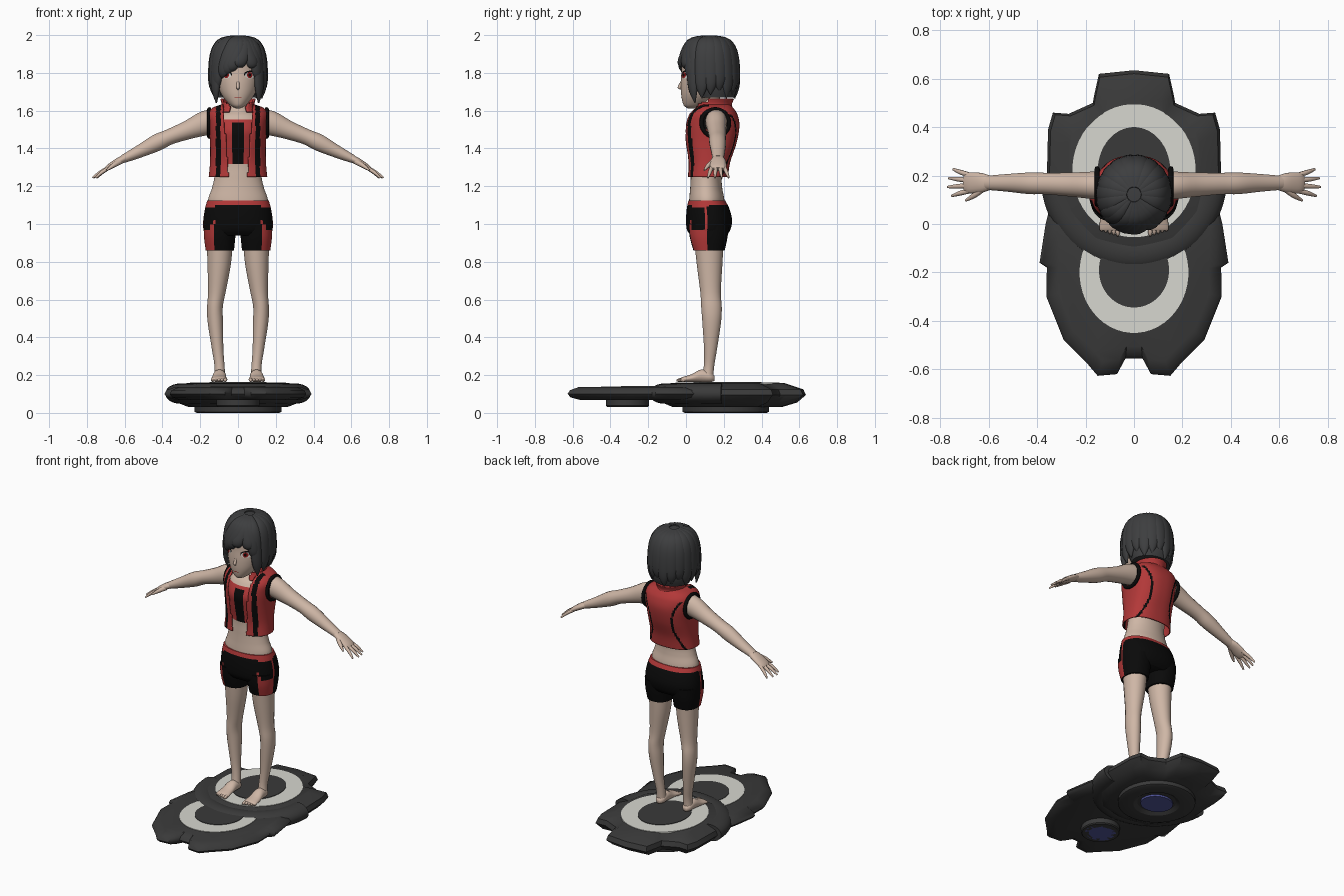
import bpy, bmesh, math
from mathutils import Vector

if "Cube" in bpy.data.objects:
    bpy.data.objects.remove(bpy.data.objects["Cube"])


def material(name, rgb):
    m = bpy.data.materials.new(name)
    m.use_nodes = True
    m.diffuse_color = (*rgb, 1)
    m.node_tree.nodes["Principled BSDF"].inputs["Base Color"].default_value = (*rgb, 1)
    return m


skin = material("skin", (.62, .47, .38))
red = material("red cloth", (.45, .04, .04))
black = material("black cloth", (.003, .003, .003))
hair = material("dark hair", (.047, .048, .05))
dark = material("dark board", (.042, .042, .042))
white = material("pale ring", (.68, .68, .63))
blue = material("blue lens", (.08, .09, .32))
iris = material("red iris", (.3, .01, .01))
X, Y, Z = Vector((1, 0, 0)), Vector((0, 1, 0)), Vector((0, 0, 1))


def smooth_rows(rows, sub):
    """Catmull-Rom interpolation of control rows."""
    rows = [Vector(r) for r in rows]
    out = []
    for i in range(len(rows) - 1):
        p0, p1, p2 = rows[max(i - 1, 0)], rows[i], rows[i + 1]
        p3 = rows[min(i + 2, len(rows) - 1)]
        for k in range(sub):
            t = k / sub
            out.append(p1 + (p2 - p0) * (t / 2) + (2 * p0 - 5 * p1 + 4 * p2 - p3) * (t * t / 2)
                       + (3 * p1 - p0 - 3 * p2 + p3) * (t ** 3 / 2))
    return out + [rows[-1]]


def finish(name, bm, mats, rule=None, angle=40):
    bmesh.ops.recalc_face_normals(bm, faces=bm.faces)
    if rule:
        drop = []
        for f in bm.faces:
            k = rule(f.calc_center_median())
            f.material_index = max(k, 0)
            if k < 0:
                drop.append(f)
        bmesh.ops.delete(bm, geom=drop, context="FACES")
    me = bpy.data.meshes.new(name)
    bm.to_mesh(me)
    bm.free()
    for m in mats:
        me.materials.append(m)
    ob = bpy.data.objects.new(name, me)
    bpy.context.collection.objects.link(ob)
    bpy.ops.object.select_all(action="DESELECT")
    ob.select_set(True)
    bpy.context.view_layer.objects.active = ob
    bpy.ops.object.shade_smooth_by_angle(angle=math.radians(angle))
    return ob


def tube(name, rows, mats, side=X, axis=None, n=16, sub=4, power=2, caps=True, rule=None, thick=0):
    """Loft ellipses; each row is x, y, z, radius along side, radius across."""
    rows = smooth_rows(rows, sub)
    bm, rings = bmesh.new(), []
    for i, r in enumerate(rows):
        c = Vector(r[:3])
        t = axis or (Vector(rows[min(i + 1, len(rows) - 1)][:3]) - Vector(rows[max(i - 1, 0)][:3])).normalized()
        s = (side - t * side.dot(t)).normalized()
        w, ring = t.cross(s), []
        for k in range(n):
            a = math.tau * (k + .5) / n
            u, v = (math.copysign(abs(q) ** (2 / power), q) for q in (math.cos(a), math.sin(a)))
            ring.append(bm.verts.new(c + s * u * max(r[3], .0005) + w * v * max(r[4], .0005)))
        rings.append(ring)
    for p, q in zip(rings, rings[1:]):
        for k in range(n):
            bm.faces.new((p[k], p[(k + 1) % n], q[(k + 1) % n], q[k]))
    if caps:
        bm.faces.new(rings[0])
        bm.faces.new(rings[-1])
    ob = finish(name, bm, mats, rule, 60 if sub > 1 else 30)
    if thick:
        ob.modifiers.new("Thickness", "SOLIDIFY").thickness = thick
    return ob


def slab(name, half, layers, cy, mat):
    """Mirrored outline stacked in layers of height and scale."""
    outline = half + [(-x, y) for x, y in reversed(half) if x]
    bm, rings = bmesh.new(), []
    for z, s in layers:
        rings.append([bm.verts.new((x * s, cy + (y - cy) * s, z)) for x, y in outline])
    n = len(outline)
    for p, q in zip(rings, rings[1:]):
        for k in range(n):
            bm.faces.new((p[k], p[(k + 1) % n], q[(k + 1) % n], q[k]))
    bm.faces.new(rings[0])
    bm.faces.new(rings[-1])
    return finish(name, bm, [mat])


def disc(name, cy, z0, z1, rx, ry, mat):
    return tube(name, [(0, cy, z0, rx, ry), (0, cy, z1, rx, ry)], [mat], axis=Z, n=48, sub=1)


# Hover board: two overlapping plates with painted rings
slab("front_plate", [(0, .1), (.34, .1), (.365, 0), (.39, -.16), (.36, -.18), (.362, -.3), (.29, -.48),
     (.19, -.58), (.15, -.627), (.07, -.62), (.035, -.555), (0, -.555)],
     [(.068, .84), (.082, .96), (.1, 1), (.12, .97), (.137, .86)], -.2, dark)
slab("rear_plate", [(0, -.16), (.2, -.12), (.33, .02), (.36, .19), (.355, .39), (.335, .46), (.27, .455),
     (.17, .5), (.165, .53), (.145, .62), (0, .635)],
     [(.03, .72), (.055, .9), (.095, 1), (.125, .97), (.157, .76)], .17, dark)
arc = [math.pi * (k / 16 - 1) for k in range(17)]
tube("rear_plate_rim", [(.31 * math.cos(a), .19 + .31 * math.sin(a), .102, .053, .075) for a in arc],
     [dark], side=Z, n=20, sub=2)
disc("rear_pale_ring", .22, .15, .16, .255, .275, white)
disc("rear_centre_pad", .22, .15, .163, .15, .18, dark)
disc("front_pale_ring", -.2, .13, .14, .225, .25, white)
disc("front_centre_pad", -.19, .13, .143, .145, .155, dark)
for place, cy, z, r in (("rear", .21, 0, .23), ("front", -.31, .032, .115)):
    tube(place + "_thruster", [(0, cy, z + .05, r, r), (0, cy, z + .006, r, r), (0, cy, z, r * .95, r * .95),
         (0, cy, z, r * .6, r * .6), (0, cy, z + .015, r * .5, r * .5)], [dark], axis=Z, n=40, sub=1)
    lens = .1 if place == "rear" else .095
    disc(place + "_lens", cy, z, z + .012, lens, lens * .9, blue)


# Torso with the inner top
def top_rule(c):
    if not 1.32 < c.z < 1.555:
        return 0
    return 2 if abs(c.x) < .032 and c.y < .1 and c.z < 1.54 else 1


tube("torso", [(0, .11, 1.07, .155, .095), (0, .11, 1.13, .158, .093), (0, .107, 1.19, .138, .085),
     (0, .108, 1.25, .125, .083), (0, .12, 1.33, .122, .095), (0, .125, 1.43, .13, .118),
     (0, .125, 1.5, .135, .124), (0, .135, 1.57, .125, .095), (0, .14, 1.615, .06, .06),
     (0, .12, 1.7, .05, .05)], [skin, red, black], axis=Z, n=64, sub=8, rule=top_rule)


# Open vest with stripes, collar and armhole trims
def vest_rule(c):
    x, front = abs(c.x), c.y < .12
    if front and x < .05 + .08 * (c.z - 1.25):
        return -1
    if front and .092 < x < .117 or c.z > 1.5 and x > .15 and front:
        return 1
    return 1 if not front and abs(x - .075 - .25 * (c.z - 1.42) ** 2 * 8) < .007 and c.z < 1.58 else 0


tube("vest", [(0, .115, 1.25, .155, .107), (0, .122, 1.33, .148, .113), (0, .13, 1.43, .148, .138),
     (0, .136, 1.52, .156, .147), (0, .14, 1.58, .16, .132), (0, .145, 1.615, .135, .105),
     (0, .145, 1.635, .08, .085)], [red, black], axis=Z, n=112, sub=8, power=2.4, caps=False,
     rule=vest_rule, thick=.006)
tube("collar", [(0, .145, 1.59, .1, .1), (0, .145, 1.63, .078, .088), (0, .15, 1.665, .085, .095)], [red],
     axis=Z, n=48, sub=5, caps=False, thick=.01,
     rule=lambda c: -1 if c.y < .12 and (abs(c.x) < .04 or c.z > 1.61 + c.y * .35) else 0)


# Shorts with waistband and side panels
def shorts_rule(c):
    if c.z > 1.1:
        return 1
    stripe = abs(c.x) > .125 and .015 < c.y < .115
    panel = .97 < c.z < 1.085 and .03 < c.y < .098
    return 1 if stripe and not panel else 0


tube("shorts_hips", [(0, .11, 1.125, .163, .097), (0, .117, 1.08, .175, .113), (0, .122, 1.02, .184, .122),
     (0, .12, .97, .183, .115), (0, .12, .94, .17, .095)], [black, red], axis=Z, n=72, sub=8,
     power=2.3, rule=shorts_rule)

for label, s in (("left", 1), ("right", -1)):
    def mirrored(rows):
        return [(s * r[0], *r[1:]) for r in rows]

    tube(label + "_shorts_leg", mirrored([(.095, .12, 1, .087, .108), (.097, .12, .93, .083, .1),
         (.096, .122, .86, .075, .083)]), [black, red], axis=Z, n=48, sub=8, power=2.3, rule=shorts_rule)
    tube(label + "_leg", mirrored([(.096, .122, .9, .07, .078), (.1, .125, .78, .062, .068),
         (.112, .13, .64, .047, .055), (.122, .135, .56, .042, .055), (.12, .136, .48, .041, .05),
         (.108, .13, .34, .031, .035), (.098, .122, .25, .027, .028), (.097, .115, .19, .03, .03)]),
         [skin], axis=Z, n=20)
    tube(label + "_foot", mirrored([(.097, .152, .183, .012, .012), (.097, .13, .19, .03, .027),
         (.098, .08, .196, .034, .034), (.1, .03, .184, .039, .021), (.1, -.015, .177, .044, .014),
         (.1, -.027, .175, .04, .01)]), [skin], axis=-Y, n=20)
    for i in range(5):
        x, y = .067 + i * .0165, -.05 + i * .005
        tube(f"{label}_toe_{i}", mirrored([(x, -.01, .176, .009, .011), (x, y + .012, .173, .009, .01),
             (x, y, .17, .003, .004)]), [skin], n=8)
    # Arm, hand and fingers
    tube(label + "_arm", mirrored([(.1, .16, 1.55, .06, .06), (.17, .16, 1.535, .057, .066),
         (.26, .163, 1.5, .05, .051), (.36, .167, 1.462, .045, .042), (.43, .168, 1.43, .045, .045),
         (.52, .17, 1.385, .037, .034), (.61, .17, 1.343, .029, .022)]), [skin], side=Y, n=20)
    tube(label + "_hand", mirrored([(.59, .17, 1.352, .028, .02), (.63, .17, 1.333, .041, .02),
         (.68, .17, 1.303, .044, .016), (.7, .17, 1.29, .035, .01)]), [skin], side=Y)
    for i, length in enumerate((.068, .085, .08, .062)):
        y, spread = .138 + i * .021, (i - 1.4) * .016
        tube(f"{label}_finger_{i}", mirrored([(.675, y, 1.303, .011, .011),
             (.685 + length / 2, y + spread / 2, 1.275, .01, .01),
             (.685 + length, y + spread, 1.245, .005, .005)]), [skin], side=Y, n=8)
    tube(label + "_thumb", mirrored([(.625, .145, 1.33, .015, .014), (.66, .118, 1.31, .012, .012),
         (.695, .097, 1.285, .005, .005)]), [skin], side=Z, n=8)
    bpy.ops.mesh.primitive_torus_add(location=(s * .152, .155, 1.535), rotation=(0, math.pi / 2, 0),
                                     major_radius=.073, minor_radius=.011, major_segments=32, minor_segments=8)
    trim = bpy.context.object
    trim.name = label + "_armhole_trim"
    trim.data.materials.append(black)
    bpy.ops.object.shade_smooth()

# Head and nose
head_rows = [(0, .035, 1.612, .012, .025), (0, .045, 1.63, .043, .058), (0, .068, 1.68, .084, .093),
             (0, .09, 1.74, .108, .118), (0, .095, 1.8, .113, .12), (0, .1, 1.88, .108, .12),
             (0, .1, 1.95, .07, .08)]
tube("head", head_rows, [skin], axis=Z, n=40, sub=6)
tube("nose", [(0, -.02, 1.76, .006, .006), (0, -.032, 1.73, .009, .01), (0, -.034, 1.718, .009, .008),
     (0, -.022, 1.71, .004, .004)], [skin], axis=-Z, n=10)
face = smooth_rows(head_rows, 20)


def face_plate(name, cx, cz, rx, rz, lift, mat):
    """Thin oval lying on the face."""
    def point(x, z):
        r = min(face, key=lambda q: abs(q[2] - z))
        return x, r[1] - r[4] * math.sqrt(max(0, 1 - (x / r[3]) ** 2)) - lift, z
    bm = bmesh.new()
    mid, n = bm.verts.new(point(cx, cz)), 20
    rim = [bm.verts.new(point(cx + rx * math.cos(math.tau * k / n), cz + rz * math.sin(math.tau * k / n)))
           for k in range(n)]
    for k in range(n):
        bm.faces.new((mid, rim[k], rim[(k + 1) % n]))
    finish(name, bm, [mat])


for label, x in (("left", .064), ("right", -.064)):
    face_plate(label + "_eyelash", x, 1.792, .032, .02, .002, black)
    face_plate(label + "_eye_white", x, 1.787, .027, .017, .004, white)
    face_plate(label + "_iris", x * .97, 1.788, .014, .016, .006, iris)
    face_plate(label + "_pupil", x * .97, 1.789, .007, .009, .0075, black)
face_plate("mouth", 0, 1.668, .02, .002, .002, iris)

# Hair cap and tapered locks
tube("hair_cap", [(0, .12, 1.994, .02, .02), (0, .12, 1.98, .075, .08), (0, .115, 1.9, .13, .14),
     (0, .13, 1.8, .14, .135), (0, .15, 1.72, .132, .12), (0, .155, 1.67, .12, .1)], [hair], axis=Z, n=40,
     thick=.006, rule=lambda c: -1 if c.y < .08 and c.z < 1.87 else 0)


def lock(name, degrees, tip, width, sweep=0):
    rows = []
    for i, (f, z, w) in enumerate(((.2, 1.988, .4), (.7, 1.962, .9), (.97, 1.89, 1),
                                   (1.02, 1.86 * .4 + tip * .6, .85), (.95, tip, .03))):
        a = math.radians(degrees + sweep * i)
        rows.append((.136 * f * math.cos(a), .122 + .143 * f * math.sin(a), z, width * w, .019 * min(1, w + .2)))
    a = math.radians(degrees + sweep * 2)
    tube(name, rows, [hair], side=Vector((-math.sin(a), math.cos(a), 0)), n=12)


for i in range(12):
    lock(f"back_lock_{i}", -16 + i * 212 / 11, 1.665 + .018 * (i % 3), .042)
for i, (start, tip, sweep) in enumerate(((-75, 1.81, -10), (-62, 1.84, -9), (-88, 1.79, -9), (-100, 1.77, -8),
                                         (-68, 1.83, 4), (-58, 1.76, 5), (-45, 1.64, 3), (-125, 1.7, -6),
                                         (-140, 1.64, -3))):
    lock(f"fringe_lock_{i}", start, tip, .036, sweep)
